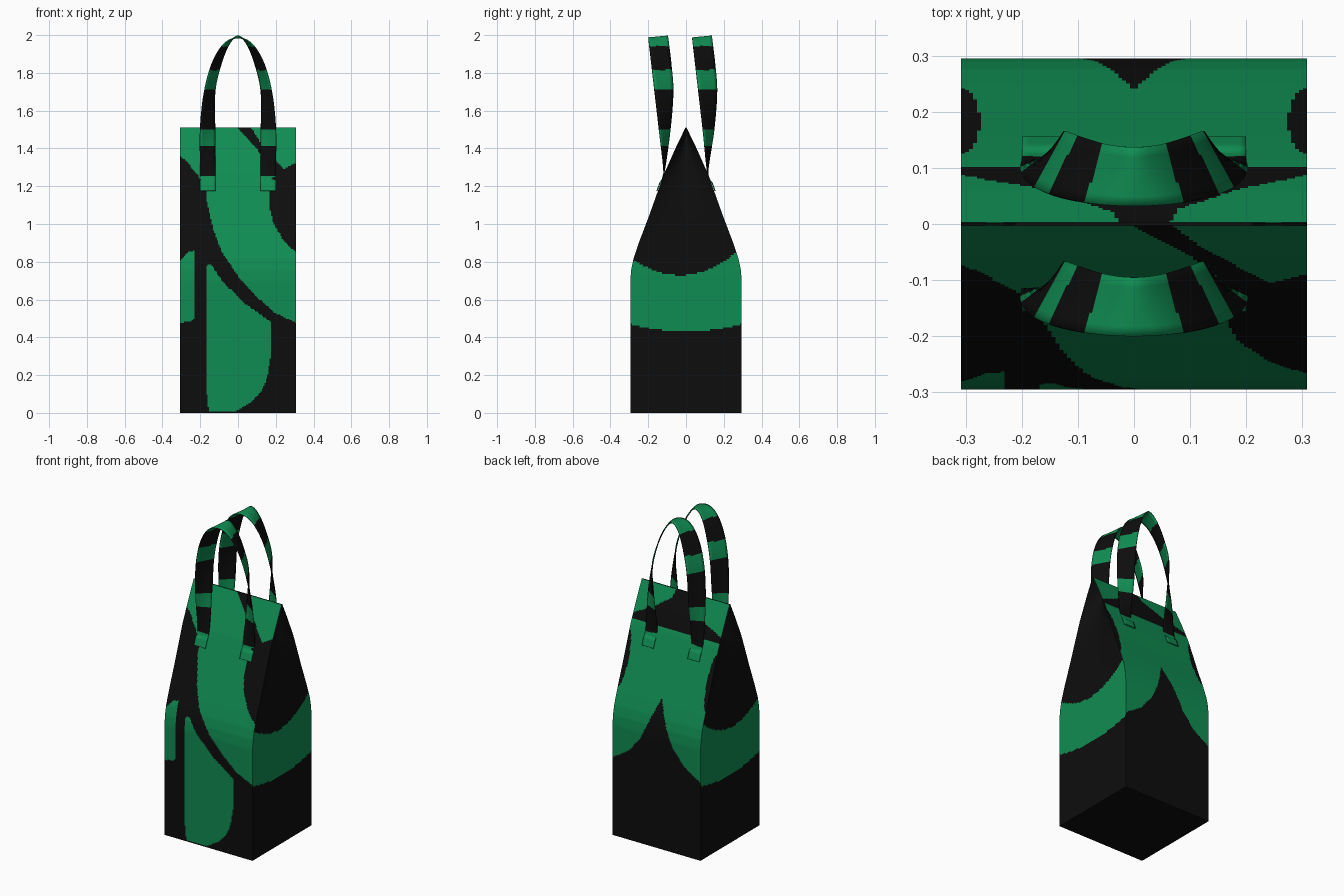
import bpy

if "Cube" in bpy.data.objects:
    bpy.data.objects.remove(bpy.data.objects["Cube"])

def material(name, col):
    m = bpy.data.materials.new(name)
    m.diffuse_color = (*col, 1)
    m.use_nodes = True
    m.node_tree.nodes["Principled BSDF"].inputs["Base Color"].default_value = m.diffuse_color
    return m

BLACK, GREEN = 0, 1
MATS = [material("black fabric", (0.004, 0.004, 0.004)),
        material("green fabric", (0.005, 0.265, 0.085))]

def interp(pts, t):
    for (a, fa), (b, fb) in zip(pts, pts[1:]):
        if t <= b:
            return fa + (fb - fa) * max(0, t - a) / (b - a)
    return pts[-1][1]

def inside(poly, x, z):
    hit = False
    for (ax, az), (bx, bz) in zip(poly, poly[1:] + poly[:1]):
        if (az > z) != (bz > z) and x < ax + (bx - ax) * (z - az) / (bz - az):
            hit = not hit
    return hit

def grid(name, nu, nv, pos, rule, flip=False):
    """Surface pos(u, v) with u, v in 0..1, coloured by rule(centre)."""
    verts = [pos(i / nu, j / nv) for j in range(nv + 1) for i in range(nu + 1)]
    faces = []
    for j in range(nv):
        for i in range(nu):
            a = j * (nu + 1) + i
            f = (a, a + 1, a + nu + 2, a + nu + 1)
            faces.append(f[::-1] if flip else f)
    me = bpy.data.meshes.new(name)
    me.from_pydata(verts, [], faces)
    for m in MATS:
        me.materials.append(m)
    for p in me.polygons:
        p.material_index = GREEN if rule(*p.center) else BLACK
    ob = bpy.data.objects.new(name, me)
    bpy.context.collection.objects.link(ob)
    bpy.ops.object.select_all(action='DESELECT')
    ob.select_set(True)
    bpy.context.view_layer.objects.active = ob
    bpy.ops.object.shade_smooth_by_angle(angle=0.6)
    return ob

# Bag silhouette: half depth against height
W, H = 0.308, 1.51
PROFILE = [(0, .295), (.70, .295), (.76, .290), (.82, .277), (.905, .248), (1.05, .193),
           (1.16, .154), (1.27, .114), (1.40, .056), (H, .003)]
def depth(z):
    return interp(PROFILE, z)

# Front pattern outlines (x, z)
SWEEP = [(-.32, 1.6), (-.32, 1.37), (-.27, 1.33), (-.2, 1.24), (-.17, 1.18), (-.165, 1.12),
         (-.13, .97), (-.085, .85), (.01, .71), (.115, .6), (.195, .53), (.32, .472),
         (.32, .835), (.24, .915), (.185, 1.01), (.165, 1.1), (.165, 1.25), (.13, 1.36),
         (.07, 1.43), (0, 1.51), (0, 1.6)]
CORNER = [(.07, 1.6), (.07, 1.51), (.12, 1.43), (.19, 1.35), (.24, 1.29), (.32, 1.33), (.32, 1.6)]
LEFT = [(-.32, .79), (-.265, .85), (-.23, .86), (-.23, .5), (-.25, .485), (-.32, .475)]
LOWER = [(-.165, .78), (-.145, .79), (-.085, .7), (.035, .58), (.175, .48), (.175, .31),
         (.155, .19), (.125, .115), (.075, .06), (-.01, .01), (-.155, .01), (-.165, .1)]

def front_rule(x, y, z):
    return any(inside(p, x, z) for p in (SWEEP, CORNER, LEFT, LOWER))

# Back pattern: green field with two lobes, black band near the top
LOBE = [(0, .93), (.03, .85), (.085, .72), (.12, .65), (.2, .56), (.31, .49)]
BAND = [(-.31, 1.33), (-.165, 1.385), (-.04, 1.47), (-.02, 1.52),
        (.06, 1.52), (.08, 1.46), (.19, 1.385), (.31, 1.33)]

def back_rule(x, y, z):
    if z < interp(LOBE, abs(x)) or 1.295 < z < interp(BAND, x):
        return False
    return ((abs(x) - .31) / .035) ** 2 + ((z - 1.08) / .16) ** 2 > 1

def side_rule(x, y, z):
    t = y / .29
    return .43 + .04 * t * t < z < .73 + .115 * t * t + .025 * t

# Front and back panels
for name, s, rule in (("front_panel", -1, front_rule), ("back_panel", 1, back_rule)):
    grid(name, 88, 200,
         lambda u, v, s=s: ((2 * u - 1) * W, s * depth(v * H), v * H), rule, s > 0)

# Side gussets, folding inwards towards the top
def gusset(s):
    def pos(u, v):
        t, z = 2 * u - 1, v * H
        fold = .1 * max(0, (z - .72) / .79) ** 2 * (1 - t * t)
        return s * (W - fold), t * depth(z), z
    return pos

for name, s in (("left_gusset", -1), ("right_gusset", 1)):
    grid(name, 60, 150, gusset(s), side_rule, s < 0)

# Base
grid("base", 1, 1, lambda u, v: ((2 * u - 1) * W, (2 * v - 1) * .295, 0),
     lambda *c: False, True)

# Handles: twisted ribbons, half arch as (outer edge, inner edge)
HALF = [((-.2, -.117, 1.27), (-.12, -.117, 1.27)),
        ((-.2, -.142, 1.50), (-.122, -.084, 1.50)),
        ((-.178, -.166, 1.70), (-.122, -.068, 1.70)),
        ((-.135, -.184, 1.855), (-.09, -.078, 1.845)),
        ((-.072, -.196, 1.955), (-.048, -.09, 1.95)),
        ((0, -.2, 1.985), (0, -.095, 1.995))]

def mirror(p):
    return (-p[0], p[1], p[2])

def catmull(pts, t):
    f = t * (len(pts) - 1)
    i = min(int(f), len(pts) - 2)
    f -= i
    a, b, c, d = (pts[max(0, min(len(pts) - 1, i + k))] for k in (-1, 0, 1, 2))
    return [.5 * (2 * q + (r - p) * f + (2 * p - 5 * q + 4 * r - s) * f * f
                  + (3 * q - p - 3 * r + s) * f ** 3) for p, q, r, s in zip(a, b, c, d)]

def handle_rule(x, y, z):
    return z > 1.94 or 1.715 < z < 1.815 or 1.41 < z < 1.5 or z < 1.25

def handle(side):
    shift = 0 if side < 0 else .232
    # stitched ends lie on the panel, the arch rises from them
    ends = [[(x, side * (depth(z) + .005) - shift, z) for x in (-.2, -.12)]
            for z in (1.175, 1.215)]
    half = [tuple(e) for e in ends] + HALF
    full = half + [(mirror(a), mirror(b)) for a, b in half[-2::-1]]
    outer, inner = [p[0] for p in full], [p[1] for p in full]
    def pos(u, v):
        a, b = catmull(outer, v), catmull(inner, v)
        x, y, z = [p + (q - p) * u for p, q in zip(a, b)]
        return x, y + shift, z
    return pos

for name, side in (("front_handle", -1), ("back_handle", 1)):
    ob = grid(name, 6, 196, handle(side), handle_rule)
    mod = ob.modifiers.new("thickness", 'SOLIDIFY')
    mod.thickness = .006
    mod.offset = 0
